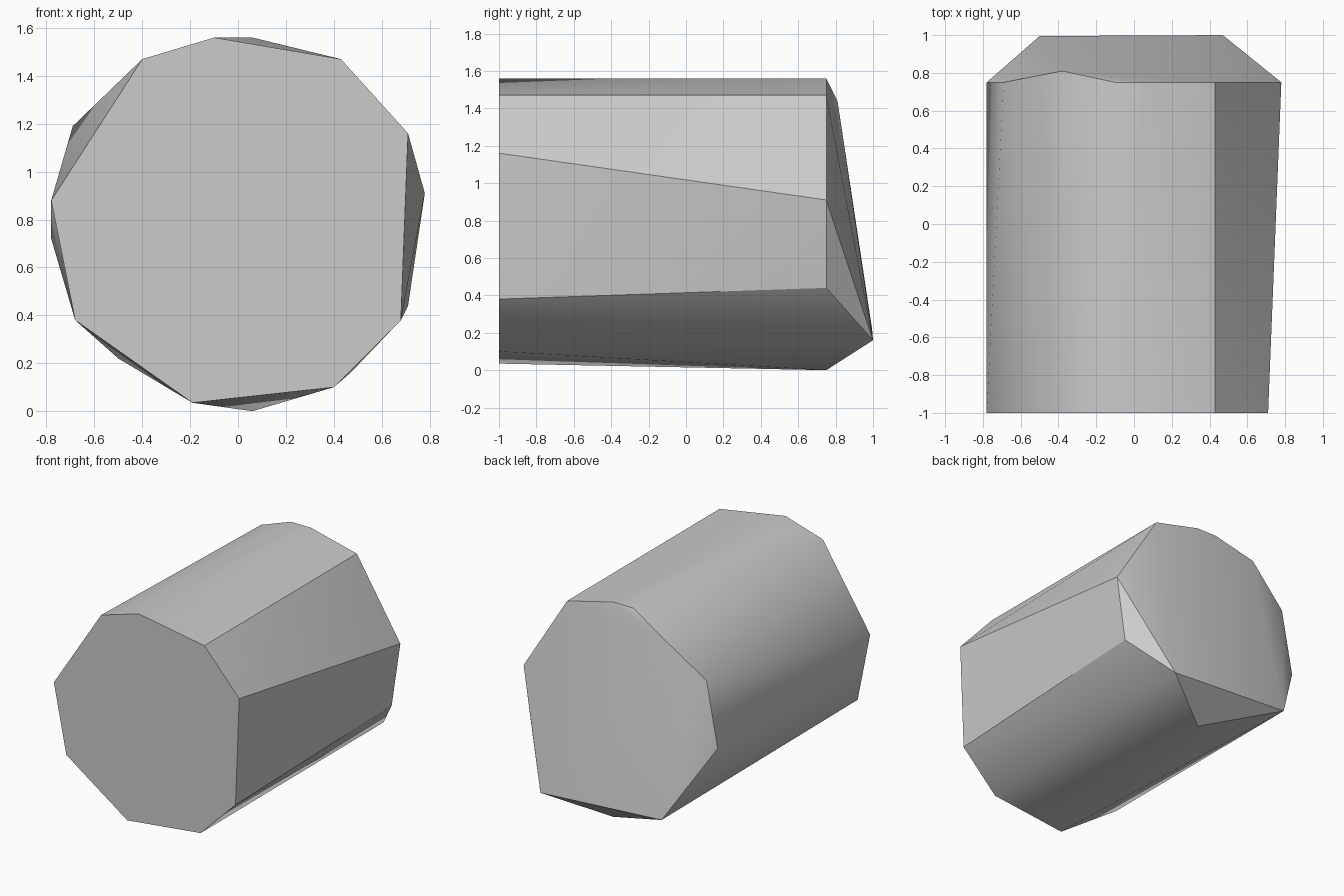
import bpy
import bmesh
from math import radians

default_cube = bpy.data.objects.get("Cube")
if default_cube:
    bpy.data.objects.remove(default_cube, do_unlink=True)


def flat_material(name, color):
    """Make a plain single-colour material."""
    material = bpy.data.materials.new(name)
    material.use_nodes = True
    material.diffuse_color = color
    shader = material.node_tree.nodes["Principled BSDF"]
    shader.inputs["Base Color"].default_value = color
    return material


def section(profile, depth):
    """Place an (x, z) profile at the given depth."""
    return [(x, depth, z) for x, z in profile]


def convex_block(name, points, material):
    """Wrap a set of corner points in a closed convex skin."""
    bm = bmesh.new()
    corners = [bm.verts.new(point) for point in points]
    result = bmesh.ops.convex_hull(bm, input=corners)
    unused = {item for key in ("geom_interior", "geom_unused")
              for item in result[key] if isinstance(item, bmesh.types.BMVert)}
    bmesh.ops.delete(bm, geom=list(unused), context="VERTS")
    # Merge coplanar triangles into clean flat caps
    bmesh.ops.dissolve_limit(bm, angle_limit=radians(0.5),
                             verts=bm.verts[:], edges=bm.edges[:])
    bmesh.ops.recalc_face_normals(bm, faces=bm.faces[:])
    mesh = bpy.data.meshes.new(name)
    bm.to_mesh(mesh)
    bm.free()
    mesh.materials.append(material)
    block = bpy.data.objects.new(name, mesh)
    bpy.context.scene.collection.objects.link(block)
    return block


# Flat front cap
front_profile = [
    (-0.78, 0.88), (-0.4, 1.47), (-0.1, 1.56), (0.43, 1.47), (0.71, 1.16),
    (0.68, 0.38), (0.4, 0.1), (-0.19, 0.035), (-0.68, 0.38),
]

# Rear shoulder, where the barrel meets the slanted end
rear_profile = [
    (-0.78, 0.72), (-0.69, 1.19), (-0.1, 1.56), (0.06, 1.56),
    (0.43, 1.47), (0.78, 0.91), (0.71, 0.44), (0.06, 0),
]

# Low ridge and upper corner of the slanted end
rear_corners = [(-0.5, 0.995, 0.22), (0.47, 1, 0.16), (-0.38, 0.81, 1.44)]

grey = flat_material("plain grey", (0.6, 0.6, 0.6, 1))
barrel = convex_block(
    "faceted_barrel",
    section(front_profile, -1) + section(rear_profile, 0.75) + rear_corners,
    grey)

# Soft shading over shallow bends, crisp edges elsewhere
bpy.ops.object.select_all(action="DESELECT")
barrel.select_set(True)
bpy.context.view_layer.objects.active = barrel
bpy.ops.object.shade_smooth_by_angle(angle=radians(30))
